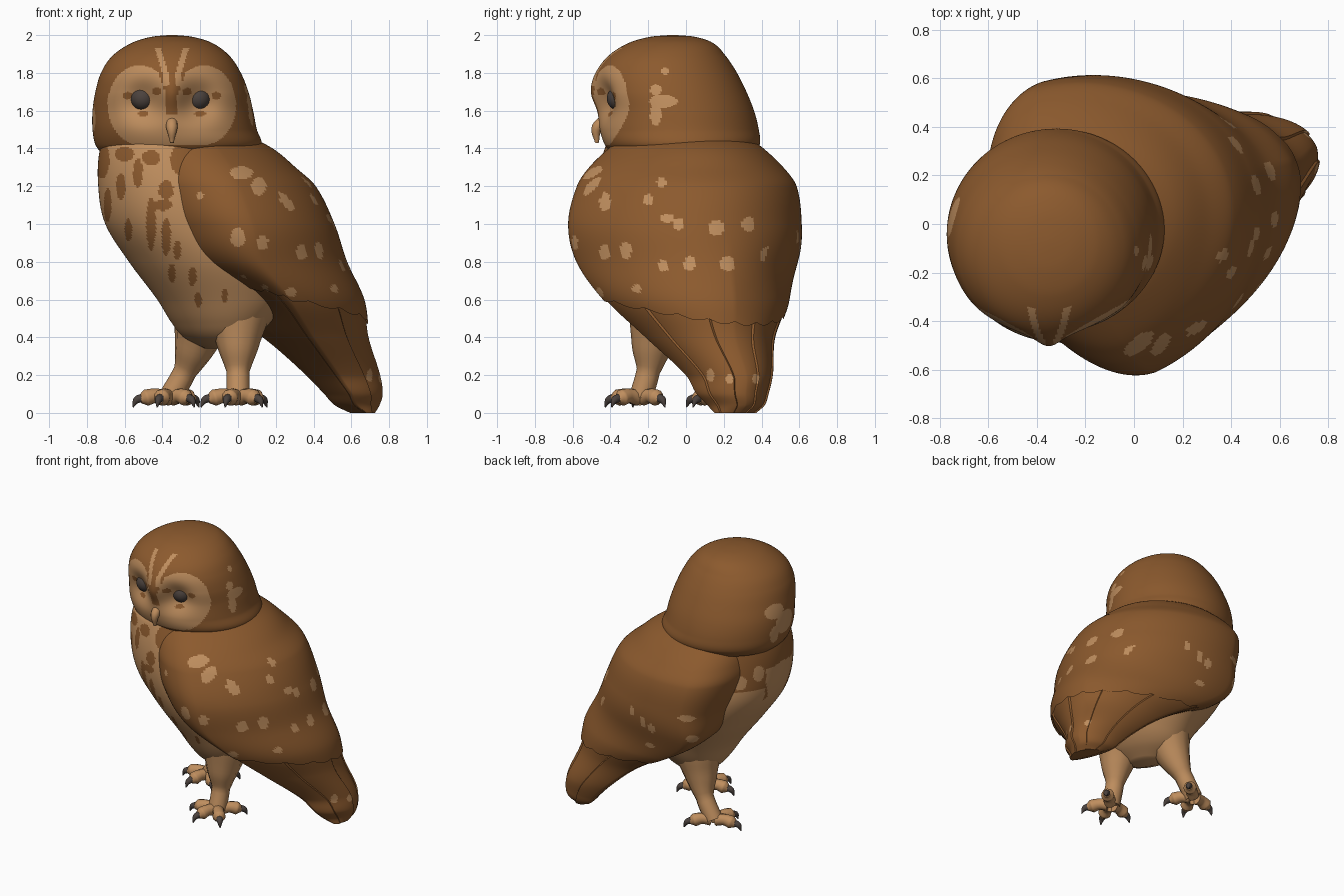
import bpy, math
from mathutils import Vector

if "Cube" in bpy.data.objects:
    bpy.data.objects.remove(bpy.data.objects["Cube"])

def material(name, rgb):
    m = bpy.data.materials.new(name)
    m.diffuse_color = (*rgb, 1)
    m.use_nodes = True
    m.node_tree.nodes["Principled BSDF"].inputs["Base Color"].default_value = m.diffuse_color
    return m

BROWN = material("brown feathers", (0.262, 0.102, 0.027))
TAN = material("tan feathers", (0.52, 0.27, 0.112))
DARK = material("dark eye and claw", (0.07, 0.054, 0.047))
HX = -0.35          # head centre line

def section(secs, z):
    """Smooth (Hermite) interpolation of (z, cx, cy, back, front, half width) rows."""
    i = 0
    while i < len(secs) - 2 and z > secs[i + 1][0]:
        i += 1
    p, q = secs[i], secs[i + 1]
    o, r = secs[max(i - 1, 0)], secs[min(i + 2, len(secs) - 1)]
    h = q[0] - p[0]
    t = min(max((z - p[0]) / h, 0), 1)
    out = []
    for k in range(1, 6):
        m0 = (q[k] - o[k]) / (q[0] - o[0]) * h
        m1 = (r[k] - p[k]) / (r[0] - p[0]) * h
        out.append((2*t**3 - 3*t*t + 1) * p[k] + (t**3 - 2*t*t + t) * m0
                   + (3*t*t - 2*t**3) * q[k] + (t**3 - t*t) * m1)
    return out

def finish(ob):
    bpy.ops.object.select_all(action='DESELECT')
    ob.select_set(True)
    bpy.context.view_layer.objects.active = ob
    bpy.ops.object.shade_smooth_by_angle(angle=math.radians(40))

def loft(name, secs, yaw, paint, zlow=None, warp=None, grow=None, point=0, segs=220, rings=130):
    """Stack of rotated half-ellipse pairs, painted brown (0) or tan (1) by a rule."""
    secs = sorted(s if len(s) == 6 else (*s[:4], s[3], s[4]) for s in secs)
    top = secs[-1][0]
    c, s = math.cos(math.radians(yaw)), math.sin(math.radians(yaw))
    verts, faces = [], []
    for i in range(rings):
        for j in range(segs):
            f = 2 * math.pi * j / segs
            zb = zlow(f) if zlow else secs[0][0]
            z = zb + (top - zb) * i / (rings - 1)
            cx, cy, a, a2, b = section(secs, z)
            g = grow(f) if grow else 0
            u = ((a if math.cos(f) > 0 else a2) + g) * math.cos(f)
            v = (b + g) * math.sin(f) * (1 - point * max(math.cos(f), 0))
            if point:                                       # far wing hangs further forward
                u -= .12 * max(math.sin(f), 0) * math.exp(-((z - .68) / .18) ** 2)
            p = Vector((cx + u * c - v * s, cy + u * s + v * c, z))
            verts.append(warp(p) if warp else p)
    for i in range(rings - 1):
        for j in range(segs):
            k = (j + 1) % segs
            faces.append((i*segs + j, i*segs + k, (i+1)*segs + k, (i+1)*segs + j))
    faces.append(tuple((rings - 1) * segs + j for j in range(segs)))
    if not zlow:
        faces.append(tuple(reversed(range(segs))))
    me = bpy.data.meshes.new(name)
    me.from_pydata(verts, [], faces)
    me.materials.append(BROWN)
    me.materials.append(TAN)
    for p in me.polygons:
        p.material_index = int(bool(paint(p.center, p.normal)))
    ob = bpy.data.objects.new(name, me)
    bpy.context.collection.objects.link(ob)
    finish(ob)

def tube(name, pts, radii, mat):
    cu = bpy.data.curves.new(name, 'CURVE')
    cu.dimensions = '3D'
    cu.bevel_depth, cu.bevel_resolution, cu.use_fill_caps = 1, 4, True
    sp = cu.splines.new('BEZIER')
    sp.bezier_points.add(len(pts) - 1)
    sp.resolution_u = 6
    for bp, p, r in zip(sp.bezier_points, pts, radii):
        bp.co, bp.radius = p, r
        bp.handle_left_type = bp.handle_right_type = 'AUTO'
    ob = bpy.data.objects.new(name, cu)
    bpy.context.collection.objects.link(ob)
    bpy.ops.object.select_all(action='DESELECT')
    ob.select_set(True)
    bpy.context.view_layer.objects.active = ob
    bpy.ops.object.convert(target='MESH')
    ob = bpy.context.object
    ob.data.materials.clear()
    ob.data.materials.append(mat)
    finish(ob)

def in_spot(x, z, spots):
    return any(((x - sx) / rx) ** 2 + ((z - sz) / rz) ** 2 < 1 for sx, sz, rx, rz in spots)

# torso: tan with brown breast streaks
streaks = [(-.72, 1.34, .04, .1), (-.60, 1.37, .05, .04), (-.62, 1.2, .025, .07),
           (-.53, 1.27, .025, .08), (-.46, 1.35, .05, .04), (-.38, 1.18, .04, .05),
           (-.46, 1.0, .025, .14), (-.38, .93, .025, .1), (-.69, 1.1, .02, .09),
           (-.58, .97, .02, .06), (-.40, 1.1, .05, .03), (-.25, 1.34, .11, .1),
           (-.35, .74, .02, .05), (-.24, .72, .02, .05), (-.32, .86, .02, .05),
           (-.21, .6, .02, .04), (-.07, .62, .015, .04)]

def paint_torso(p, n):
    if p.y > 0.08:
        return p.z < 1.1 or in_spot(p.y, p.z, [(.13, 1.22, .035, .06), (.24, 1.17, .04, .05)])
    return not in_spot(p.x, p.z, streaks)

loft("torso", [(1.47, -.34, -.05, .34, .34), (1.4, -.37, -.07, .36, .36),
     (1.2, -.33, -.07, .41, .41), (1.0, -.27, -.05, .43, .44), (.8, -.17, -.03, .40, .43),
     (.6, -.09, -.01, .33, .36), (.48, -.09, -.01, .25, .30), (.4, -.1, -.01, .17, .23),
     (.34, -.1, -.01, .06, .1)], 30, paint_torso)

# wings and back: upper coverts over the flight feathers and tail
cloak = [(1.48, -.27, 0, .30, .26, .31), (1.4, -.25, 0, .44, .32, .42),
         (1.3, -.22, 0, .53, .36, .53), (1.2, -.2, 0, .62, .37, .60),
         (1.0, -.14, -.01, .66, .36, .64), (.8, -.08, .01, .67, .28, .62),
         (.6, .1, .06, .58, .12, .53), (.4, .28, .12, .43, .08, .37),
         (.2, .46, .22, .31, .07, .25), (.1, .54, .24, .24, .06, .21),
         (.04, .58, .26, .18, .05, .17), (.0, .64, .26, .09, .03, .13)]
side_spots = [(-.43, 1.12, .03, .05), (-.2, 1.13, .025, .03), (-.13, 1.22, .025, .03),
              (-.1, 1.03, .035, .025), (-.04, 1.0, .03, .03), (.16, .98, .04, .04),
              (.33, 1.0, .035, .04), (-.43, .85, .03, .04), (-.32, .86, .03, .045),
              (-.12, .78, .03, .03), (.02, .79, .03, .04), (.22, .79, .04, .04),
              (.43, .83, .035, .05), (-.26, .66, .025, .025), (.13, .2, .02, .035),
              (.23, .18, .02, .025), (.37, .18, .02, .025)]
front_spots = [(0, .93, .04, .05), (.13, .9, .03, .04), (.02, 1.27, .06, .035),
               (.11, 1.2, .04, .05), (.26, 1.13, .04, .05), (-.2, 1.15, .02, .02),
               (.02, .7, .03, .03), (.14, .65, .02, .03), (.28, .64, .03, .025),
               (.43, .94, .03, .04)]
far_spots = [(-.4, .98, .05, .025), (-.07, .88, .025, .04), (-.14, .85, .025, .035),
             (.03, .93, .02, .035), (-.1, .7, .035, .02), (-.42, .82, .03, .03)]

def paint_wing(p, n):
    if n.x > 0.62:
        return in_spot(p.y, p.z, side_spots)
    if n.y > 0:
        return n.y > .4 and in_spot(p.x, p.z, far_spots)
    return n.y < -0.4 and in_spot(p.x, p.z, front_spots)

loft("wing_coverts", cloak, 20, paint_wing, point=.1,
     zlow=lambda f: .48 + .1 * (1 - math.cos(f - .3)) - .02 * abs(math.sin(9 * f)))
loft("flight_feathers_and_tail", [s for s in cloak if s[0] < .9], 20, paint_wing, point=.1,
     grow=lambda f: -.008 - .01 * ((abs(math.sin(f / 2)) * 3 + .5) % 1))

# head: facial disc with hollow eye sockets and a centre ridge
def shape_head(p):
    if p.y < -0.1:
        for sx in (-.505, -.205):
            d = ((p.x - sx) / .1) ** 2 + ((p.z - 1.655) / .1) ** 2
            p.y += .06 * math.exp(-d)
        p.y -= .035 * math.exp(-((p.x - HX) / .07) ** 2 - ((p.z - 1.68) / .11) ** 2)
    return p

def paint_head(p, n):
    d = abs(p.x - HX)
    if p.y < -0.2:
        if p.z > 1.73 and p.z < 1.93 and abs(d - .035 - .3 * max(p.z - 1.8, 0)) < .016:
            return True                                     # crown strokes
        if p.z > 1.58 and d < .03 + .35 * max(p.z - 1.68, 0):
            return False                                    # brown brow wedge
        if in_spot(d, p.z, [(.235, 1.68, .025, .02), (.08, 1.7, .025, .02), (.15, 1.585, .03, .015)]):
            return False                                    # eye corners
        if ((d - .17) / .17) ** 2 + ((p.z - 1.63) / .21) ** 2 < 1:
            return True                                     # facial disc
        return d < .19 and 1.42 < p.z < 1.6
    if p.x < HX:                                            # far cheek patch
        return in_spot(p.y, p.z, [(.03, 1.66, .08, .05), (-.06, 1.56, .1, .08), (.05, 1.5, .04, .06)])
    return in_spot(p.y, p.z, [(-.12, 1.65, .075, .035), (-.16, 1.58, .03, .06),
                              (-.16, 1.71, .03, .03), (-.11, 1.81, .02, .02)])

loft("head", [(2.0, -.35, -.07, .02, .02), (1.993, -.35, -.07, .10, .11),
     (1.96, -.35, -.08, .21, .22), (1.89, -.355, -.10, .31, .31), (1.8, -.355, -.10, .37, .37),
     (1.7, -.35, -.08, .405, .40), (1.6, -.345, -.05, .425, .41), (1.5, -.335, -.035, .435, .42),
     (1.42, -.315, -.02, .44, .41), (1.37, -.32, -.02, .40, .37)], 0, paint_head, warp=shape_head)

# eyes
for side, x in (("left", -.505), ("right", -.21)):
    bpy.ops.mesh.primitive_uv_sphere_add(segments=32, ring_count=16, radius=.064,
                                         location=(x, -.355, 1.665))
    bpy.context.object.name = side + "_eye"
    bpy.context.object.data.materials.append(DARK)
    finish(bpy.context.object)

# beak
tube("beak", [(HX, -.41, 1.56), (HX, -.47, 1.51), (HX, -.472, 1.43)], [.03, .03, .01], TAN)

# legs, toes and claws
legs = {"left": [(-.18, .12, .52), (-.23, .15, .35), (-.28, .18, .22), (-.36, .19, .08)],
        "right": [(.0, -.14, .52), (0, -.18, .35), (0, -.2, .22), (0, -.24, .08)]}
for side, pts in legs.items():
    tube(side + "_leg", pts, [.17, .11, .062, .062], TAN)
    c = Vector(pts[-1])
    for n, deg in enumerate((192, 250, 310, 40)):
        d = Vector((math.cos(math.radians(deg)), math.sin(math.radians(deg)), 0))
        tube(f"{side}_toe_{n}", [c + d * .02, c + d * .08 + Vector((0, 0, .01)),
             c + d * .13, c + d * .16 + Vector((0, 0, -.01))], [.042, .038, .044, .022], TAN)
        tube(f"{side}_claw_{n}", [c + d * .145, c + d * .18 + Vector((0, 0, -.012)),
             c + d * .2 + Vector((0, 0, -.05))], [.024, .02, .003], DARK)
